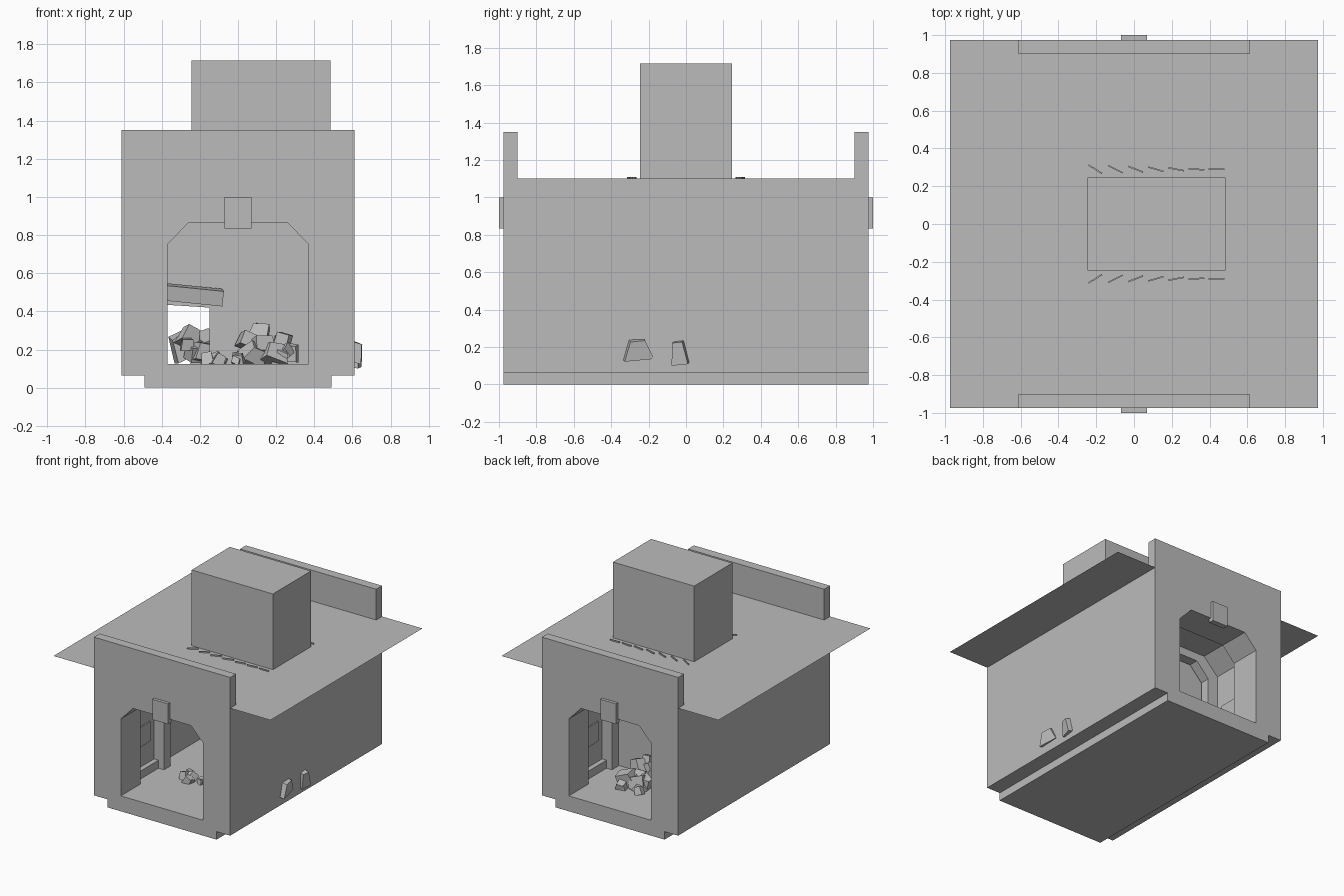
import bpy
import math
import random
from mathutils import Euler, Vector

cube = bpy.data.objects.get("Cube")
if cube:
    bpy.data.objects.remove(cube)

random.seed(4)
grey = bpy.data.materials.new("stone_grey")
grey.use_nodes = True
colour = (0.5, 0.5, 0.5, 1)
grey.diffuse_color = colour
grey.node_tree.nodes["Principled BSDF"].inputs["Base Color"].default_value = colour


def add(name, mesh):
    obj = bpy.data.objects.new(name, mesh)
    bpy.context.collection.objects.link(obj)
    mesh.materials.clear()
    mesh.materials.append(grey)
    return obj


def block(name, low, high, rot=(0, 0, 0), taper=1.0, skew=0.0):
    """Box between two corners, turned about its centre, optionally tapered."""
    low, high = Vector(low), Vector(high)
    centre, half = (low + high) / 2, (high - low) / 2
    turn = Euler(rot).to_matrix()
    points = []
    for z in (-1, 1):
        for x, y in ((-1, -1), (1, -1), (1, 1), (-1, 1)):
            k = taper if z > 0 else 1
            p = Vector((x * k * half.x, y * k * half.y, z * half.z))
            p += Vector([random.uniform(-skew, skew) for _ in range(3)])
            points.append(centre + turn @ p)
    faces = [(3, 2, 1, 0), (4, 5, 6, 7)]
    faces += [(i, (i + 1) % 4, (i + 1) % 4 + 4, i + 4) for i in range(4)]
    mesh = bpy.data.meshes.new(name)
    mesh.from_pydata(points, [], faces)
    return add(name, mesh)


def prism(name, outlines, y0, y1):
    """Extrude x-z outlines along y; a second outline becomes a hole."""
    curve = bpy.data.curves.new(name, "CURVE")
    curve.dimensions = "2D"
    curve.fill_mode = "BOTH"
    curve.extrude = (y1 - y0) / 2
    for outline in outlines:
        spline = curve.splines.new("POLY")
        spline.points.add(len(outline) - 1)
        for point, (x, z) in zip(spline.points, outline):
            point.co = (x, z, 0, 1)
        spline.use_cyclic_u = True
    temp = bpy.data.objects.new(name + "_curve", curve)
    bpy.context.collection.objects.link(temp)
    bpy.context.view_layer.update()
    mesh = bpy.data.meshes.new_from_object(
        temp.evaluated_get(bpy.context.evaluated_depsgraph_get()))
    bpy.data.objects.remove(temp)
    for poly in mesh.polygons:
        poly.use_smooth = False
    obj = add(name, mesh)
    obj.rotation_euler.x = math.pi / 2
    obj.location.y = (y0 + y1) / 2
    return obj


def mirrored(half):
    """Complete a right-hand outline, listed from bottom to top."""
    return half + [(-x, z) for x, z in reversed(half)]


W, FOOT, FLOOR, STEP, ROOF, END = 0.612, 0.49, 0.125, 0.065, 1.1, 0.975
arch = mirrored([(0.37, FLOOR), (0.37, 0.75), (0.26, 0.865)])
bore = mirrored([(0.46, FLOOR), (0.46, 0.8), (0.33, 0.93)])


def shell(top):
    return mirrored([(FOOT, 0), (FOOT, STEP), (W, STEP), (W, top)])


# Tunnel body, two portals, arched ribs and keystones
prism("tunnel_body", [shell(ROOF), bore], -0.9, 0.9)
for side, label in ((-1, "front"), (1, "back")):
    def span(a, b):
        return sorted((side * a, side * b))
    prism(label + "_portal", [shell(1.35), arch], *span(0.9, END))
    rim = mirrored([(0.47, 0.1), (0.47, 0.8), (0.33, 0.94)])
    for number, (a, b) in enumerate(((0.72, 0.9), (0.34, 0.42))):
        prism(f"{label}_rib_{number}", [rim, arch], *span(a, b))
    y0, y1 = span(END - 0.02, 1.0)
    block(label + "_keystone", (-0.07, y0, 0.835), (0.07, y1, 1.0))
    # Curbs and wall panels between the ribs
    y0, y1 = span(0.42, 0.72)
    for x, hand in ((-1, "right"), (1, "left")):
        xs = sorted((x * 0.42, x * 0.465))
        block(f"{label}_{hand}_curb", (xs[0], y0, 0.12), (xs[1], y1, 0.19))
        xs = sorted((x * 0.45, x * 0.465))
        block(f"{label}_{hand}_panel", (xs[0], y0 + 0.06, 0.36), (xs[1], y1 - 0.06, 0.52))

# Wide flat roof sheet and the block on top
roof = bpy.data.meshes.new("roof_sheet")
roof.from_pydata([(-END, -END, ROOF), (END, -END, ROOF), (END, END, ROOF), (-END, END, ROOF)],
                 [], [(0, 1, 2, 3)])
add("roof_sheet", roof)
block("roof_block", (-0.245, -0.245, ROOF), (0.485, 0.245, 1.715))

# Splinters along both sides of the roof block, flattening towards the left
for side in (-1, 1):
    for i in range(7):
        x, y = -0.205 + 0.107 * i, side * 0.29
        angle = -side * math.radians(32 * (1 - i / 6))
        block(f"splinter_{i}", (x - 0.042, y - 0.004, ROOF), (x + 0.042, y + 0.004, 1.11),
              (0, 0, angle))

# Collapse blocking the bore, open at the lower right, with a fallen beam
prism("collapse", [[(-0.15, 0.12), (0.46, 0.12), (0.46, 0.93), (-0.46, 0.93),
                    (-0.46, 0.44), (-0.15, 0.42)]], 0.0, 0.33)
block("fallen_beam", (-0.44, -0.12, 0.45), (-0.08, -0.03, 0.53), (0.15, 0.1, 0.1))


def rubble(name, count, xs, ys, sizes, height):
    """Loose tapered stones, piled higher towards the collapse."""
    for i in range(count):
        t = random.random()
        x, y = random.uniform(*xs), ys[0] + (ys[1] - ys[0]) * t
        s = random.uniform(*sizes)
        z = FLOOR + s * 0.7 + height * (1 - t) * random.random()
        h = Vector((s, s * random.uniform(0.7, 1.1), s * random.uniform(0.6, 1)))
        c = Vector((x, y, z))
        rot = [random.uniform(-0.5, 0.5) for _ in range(3)]
        block(f"{name}_{i}", c - h, c + h, rot, random.uniform(0.6, 0.95), s * 0.15)


rubble("front_rubble", 14, (0.0, 0.3), (-0.03, -0.2), (0.035, 0.065), 0.2)
rubble("front_stone", 8, (-0.2, 0.1), (-0.4, -0.55), (0.02, 0.035), 0.0)
rubble("back_rubble", 20, (-0.3, 0.15), (0.36, 0.58), (0.035, 0.07), 0.2)
rubble("back_stone", 7, (-0.1, 0.15), (0.55, 0.68), (0.02, 0.035), 0.0)

# Two stone tips breaking through the left outer wall
block("outer_wedge", (0.56, -0.34, 0.14), (0.65, -0.18, 0.24), (0.1, 0.3, 0.2), 0.5)
block("outer_shard", (0.58, -0.08, 0.11), (0.65, 0.01, 0.23), (0.1, 0.2, -0.2), 0.6)
